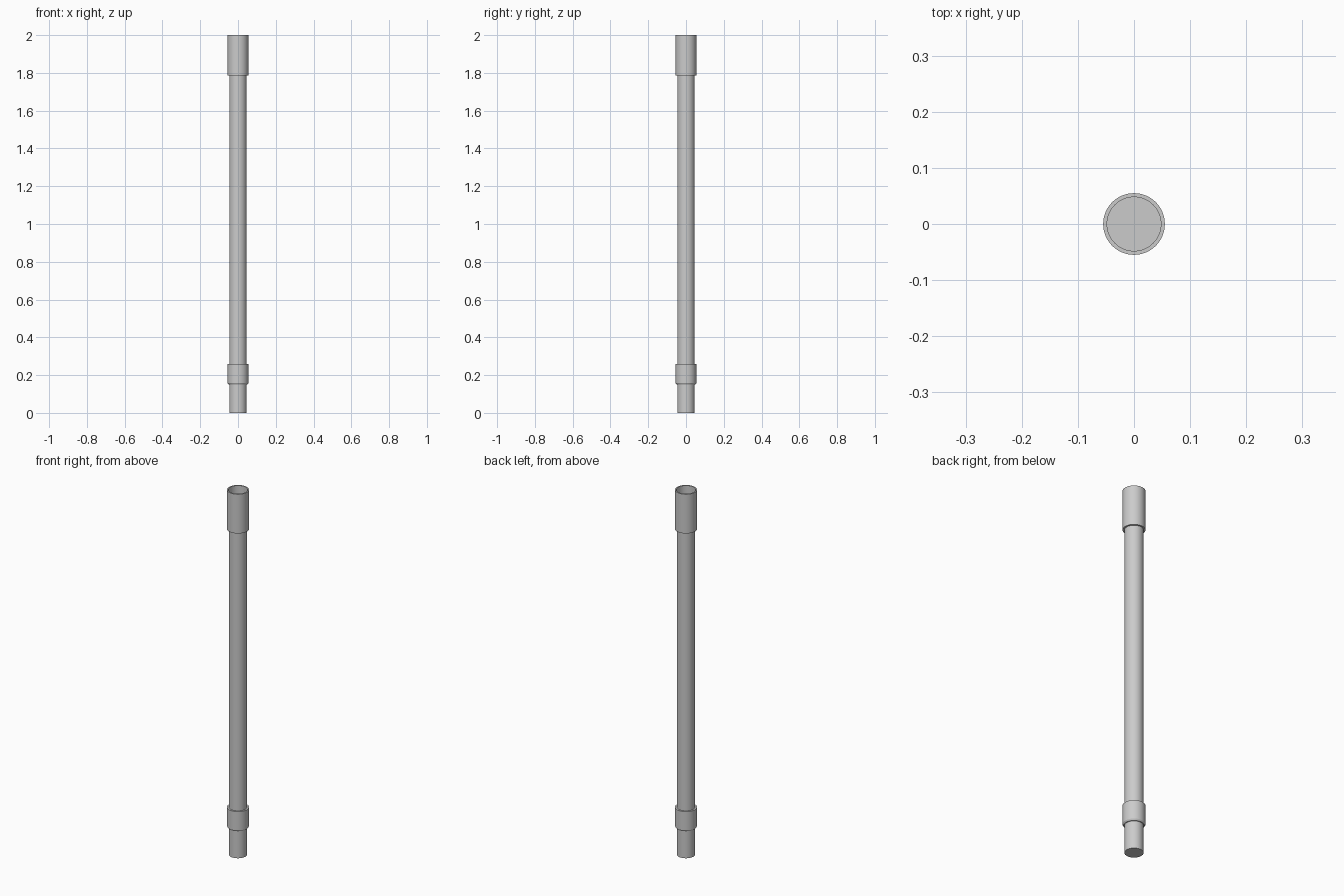
import bpy, bmesh, math

if "Cube" in bpy.data.objects:
    bpy.data.objects.remove(bpy.data.objects["Cube"])

SIDES = 48

def lathe(name, profile):
    """Revolve (radius, z) points around z; radius 0 closes at the axis."""
    bm = bmesh.new()
    verts = [bm.verts.new((r, 0, z)) for r, z in profile]
    edges = [bm.edges.new(p) for p in zip(verts, verts[1:])]
    bmesh.ops.spin(bm, geom=verts + edges, cent=(0, 0, 0), axis=(0, 0, 1),
                   angle=math.tau, steps=SIDES, use_duplicate=False)
    bmesh.ops.remove_doubles(bm, verts=bm.verts, dist=1e-5)
    bmesh.ops.recalc_face_normals(bm, faces=bm.faces)
    mesh = bpy.data.meshes.new(name)
    bm.to_mesh(mesh)
    bm.free()
    ob = bpy.data.objects.new(name, mesh)
    bpy.context.collection.objects.link(ob)
    bpy.context.view_layer.objects.active = ob
    ob.select_set(True)
    bpy.ops.object.shade_smooth_by_angle(angle=math.radians(30))
    ob.select_set(False)

R_PIPE, R_BORE, R_OUT = 0.046, 0.048, 0.055

# Long straight pipe with closed ends
lathe("pipe", [(0, 0), (R_PIPE, 0), (R_PIPE, 1.79), (0, 1.79)])

# Open socket at the top
lathe("top_socket", [(R_PIPE, 1.79), (R_PIPE, 1.785), (R_OUT, 1.785),
                     (R_OUT, 2.0), (R_BORE, 2.0), (R_BORE, 1.79), (R_PIPE, 1.79)])

# Stop collar near the bottom, stepped in at its lower edge
lathe("lower_collar", [(R_PIPE, 0.15), (0.050, 0.15), (R_OUT, 0.158),
                       (R_OUT, 0.26), (R_PIPE, 0.26)])
